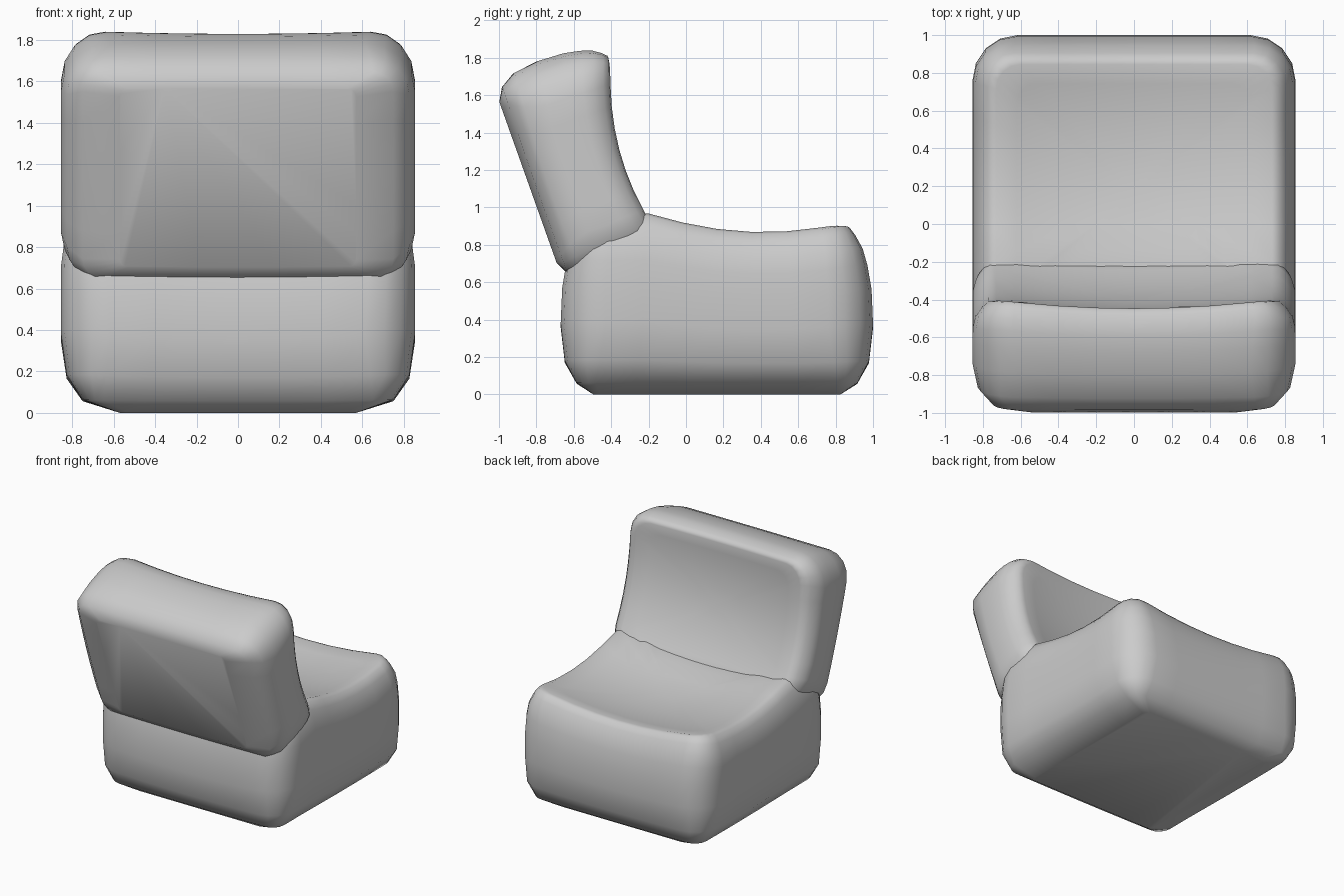
import bpy, bmesh, math
from mathutils import Vector

if "Cube" in bpy.data.objects:
    bpy.data.objects.remove(bpy.data.objects["Cube"])

HALF_X = 0.855
# Side profile from base to rim: height fraction, inset x, inset y, corner radius
LEVELS = [
    (0.0, 0.285, 0.175, 0.04),
    (0.065, 0.105, 0.085, 0.10),
    (0.19, 0.028, 0.022, 0.19),
    (0.40, 0.0, 0.0, 0.24),
    (0.60, 0.0, 0.008, 0.23),
    (0.74, 0.002, 0.03, 0.22),
    (0.84, 0.015, 0.055, 0.20),
    (0.93, 0.05, 0.095, 0.17),
    (0.985, 0.085, 0.125, 0.15),
    (1.0, 0.125, 0.155, 0.13),
]


def rounded_rect(hx, hy, r, arc=4, straight=6):
    """Outline of a rounded rectangle with evenly split straight runs."""
    pts = []
    for k, (sx, sy) in enumerate([(1, 1), (-1, 1), (-1, -1), (1, -1)]):
        for i in range(arc + 1):
            a = math.pi / 2 * (k + i / arc)
            pts.append(Vector((sx * (hx - r) + r * math.cos(a),
                               sy * (hy - r) + r * math.sin(a))))
    out, n = [], arc + 1
    for k in range(4):
        out += pts[k * n:(k + 1) * n]
        a, b = pts[k * n + arc], pts[((k + 1) * n) % len(pts)]
        out += [a.lerp(b, i / straight) for i in range(1, straight)]
    return out


def cushion(name, half_y, inset_scale, height, dip, origin, y_axis, z_axis):
    """Puffy block: flat base, bulging sides, dished top."""
    bm = bmesh.new()

    def top(p):
        return height(p.y / half_y) - dip * max(0, 1 - (p.x / 0.74) ** 2)

    def add_ring(pts, frac):
        return [bm.verts.new(origin + Vector((p.x, 0, 0)) + y_axis * p.y
                             + z_axis * (frac * top(p))) for p in pts]

    rings = []
    for frac, ix, iy, r in LEVELS:
        rim = rounded_rect(HALF_X - ix, half_y - iy * inset_scale, r)
        rings.append(add_ring(rim, frac))
    for s in (0.85, 0.65, 0.45, 0.25, 0.1):
        rings.append(add_ring([p * s for p in rim], 1.0))
    for lo, hi in zip(rings, rings[1:]):
        for i in range(len(lo)):
            j = (i + 1) % len(lo)
            bm.faces.new((lo[i], lo[j], hi[j], hi[i]))
    bm.faces.new(rings[0])
    bm.faces.new(rings[-1])
    bmesh.ops.recalc_face_normals(bm, faces=bm.faces[:])
    for f in bm.faces:
        f.smooth = True
    mesh = bpy.data.meshes.new(name)
    bm.to_mesh(mesh)
    bm.free()
    obj = bpy.data.objects.new(name, mesh)
    bpy.context.collection.objects.link(obj)
    return obj


# Seat block
cushion("seat", 0.835, 1.0,
        lambda v: min(0.97, 0.87 + 0.19 * (v - 0.3) ** 2), 0.075,
        Vector((0, 0.165, 0)), Vector((0, 1, 0)), Vector((0, 0, 1)))

# Reclined backrest, its flat base facing the rear
tilt = math.radians(19.6)
cushion("backrest", 0.593, 0.78,
        lambda v: 0.515 + 0.127 * (v + 0.2) ** 2, 0.05,
        Vector((0, -0.845, 1.134)),
        Vector((0, -math.sin(tilt), math.cos(tilt))),
        Vector((0, math.cos(tilt), math.sin(tilt))))
